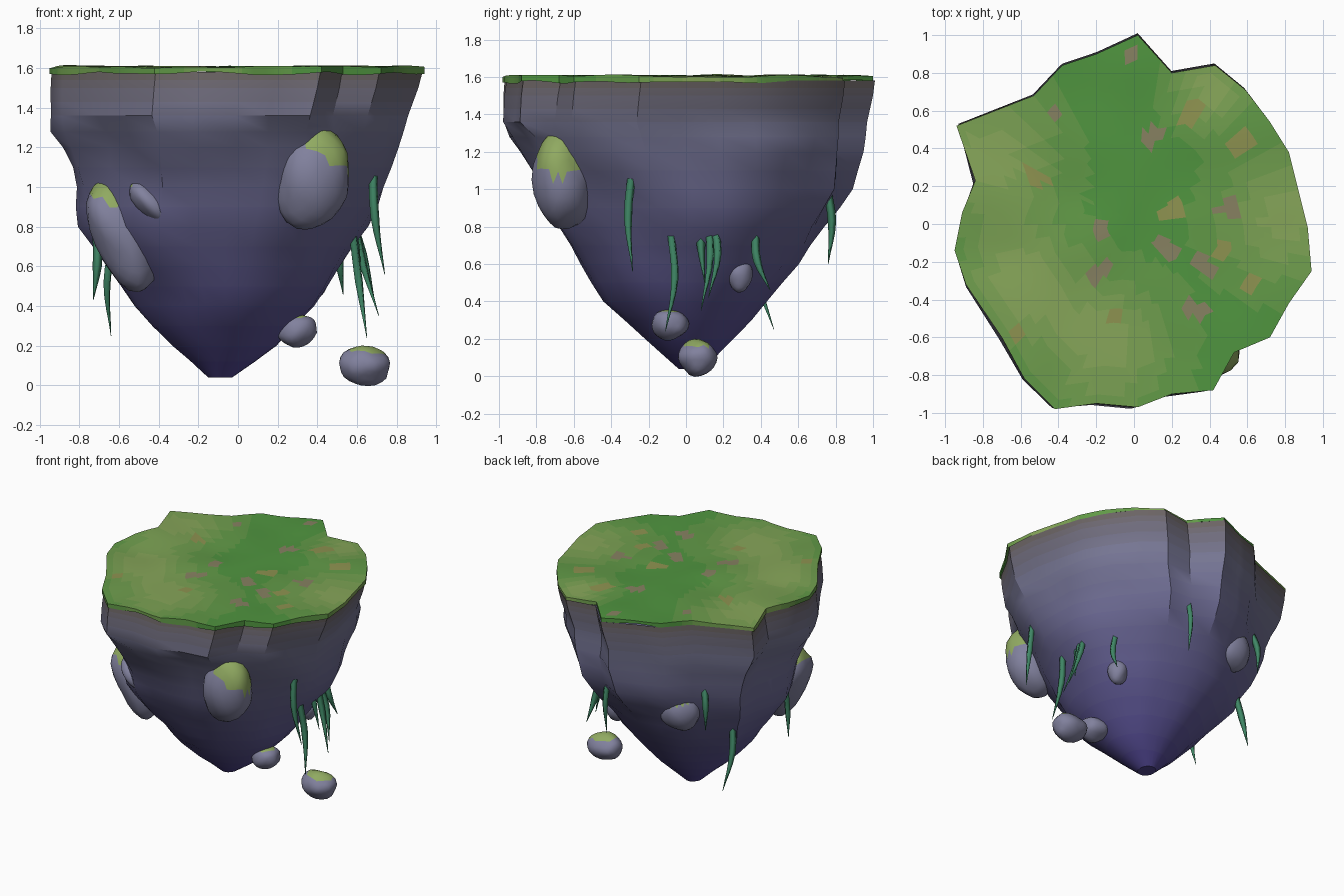
import bpy, bmesh, math, random
from mathutils import Vector, Matrix, noise

if "Cube" in bpy.data.objects:
    bpy.data.objects.remove(bpy.data.objects["Cube"])

random.seed(4)


def mix(a, b, t):
    return tuple(p + (q - p) * t for p, q in zip(a, b))


def material(name, color):
    m = bpy.data.materials.new(name)
    m.diffuse_color = (*color, 1)
    m.use_nodes = True
    m.node_tree.nodes["Principled BSDF"].inputs["Base Color"].default_value = m.diffuse_color
    return m


def finish(bm, name, mats, angle=35):
    bmesh.ops.recalc_face_normals(bm, faces=bm.faces)
    me = bpy.data.meshes.new(name)
    bm.to_mesh(me)
    bm.free()
    for m in mats:
        me.materials.append(m)
    ob = bpy.data.objects.new(name, me)
    bpy.context.collection.objects.link(ob)
    bpy.ops.object.select_all(action='DESELECT')
    ob.select_set(True)
    bpy.context.view_layer.objects.active = ob
    bpy.ops.object.shade_smooth_by_angle(angle=math.radians(angle))
    return ob


# Jagged rim of the island, seen from above
RIM = [(.92, -.02), (.87, .18), (.82, .38), (.72, .54), (.59, .71), (.43, .84), (.2, .8),
       (.02, 1), (-.2, .9), (-.38, .84), (-.53, .68), (-.94, .52), (-.84, .23), (-.91, .06),
       (-.95, -.14), (-.89, -.32), (-.7, -.6), (-.58, -.82), (-.42, -.98), (-.2, -.95),
       (.02, -.97), (.2, -.9), (.42, -.88), (.53, -.68), (.72, -.6), (.82, -.42), (.94, -.25)]

# Rock levels: z, x min, x max, y min, y max, roundness
LEVELS = [(1.58, -.94, .94, -.98, 1, 0), (1.5, -.945, .92, -.99, .99, .05),
          (1.36, -.945, .87, -.995, .96, .15), (1.2, -.88, .83, -.9, .93, .3),
          (1.0, -.83, .74, -.78, .88, .45), (.8, -.79, .64, -.68, .76, .6),
          (.6, -.68, .52, -.57, .6, .7), (.4, -.52, .38, -.44, .44, .8),
          (.2, -.33, .2, -.23, .25, .8), (.04, -.15, -.03, -.04, .1, 1)]


def level_ring(z, x0, x1, y0, y1, rnd):
    pts = []
    for x, y in RIM:
        u, v = x / .95, y / .99
        r = math.hypot(u, v)
        k = (r + (1 - r) * rnd) / r
        px = (x0 + x1) / 2 + u * k * (x1 - x0) / 2
        py = (y0 + y1) / 2 + v * k * (y1 - y0) / 2
        w = 1 + .08 * noise.noise(Vector((px * 3, py * 3, z * 3))) * (.1 < z < 1.3)
        pts.append((px * w, py * w, z))
    return pts


def skin(bm, rings, pick):
    loops = [[bm.verts.new(p) for p in ring] for ring in rings]
    n = len(loops[0])
    for i, (a, b) in enumerate(zip(loops, loops[1:])):
        for j in range(n):
            f = bm.faces.new((a[j], a[(j + 1) % n], b[(j + 1) % n], b[j]))
            f.material_index = pick(i, f.calc_center_median())
    return loops


# Rock body, shading from soil under the rim to an indigo tip
fine = [LEVELS[0]]
for a, b in zip(LEVELS, LEVELS[1:]):
    fine += [mix(a, b, .5), b]
bm = bmesh.new()
loops = skin(bm, [level_ring(*l) for l in fine], lambda i, c: i)
bm.faces.new(loops[-1]).material_index = len(fine) - 2
soil, grey, indigo = (.15, .13, .13), (.18, .18, .29), (.08, .06, .28)
rock_mats = [material(f"soil_{i}", mix(soil, grey, i / 4)) for i in range(4)]
rock_mats += [material(f"rock_{i}", mix(grey, indigo, i / 13)) for i in range(14)]
finish(bm, "rock_body", rock_mats, 30)

# Grass top with light and dark patches and flower patches
LIGHT = [(-.15, -.65, .35), (-.75, .35, .35), (.8, .05, .35), (-.6, -.3, .3), (.4, .7, .2)]
FLOWERS = [(-.43, .55, 5), (.1, .47, 5), (.5, .08, 5), (-.18, -.03, 5), (.17, -.12, 5),
           (-.18, -.25, 5), (.37, -.22, 5), (.33, -.46, 5), (-.02, .88, 5), (.3, .58, 6),
           (.57, .42, 6), (-.52, .25, 6), (.2, .07, 6), (.45, -.13, 6), (.6, -.33, 6),
           (-.62, -.57, 6), (-.1, -.5, 6)]


def grass_color(i, c):
    for x, y, m in FLOWERS:
        if i > 0 and math.hypot(c.x - x, c.y - y) < .055:
            return m
    t = sum(math.exp(-((c.x - x) ** 2 + (c.y - y) ** 2) / s ** 2) for x, y, s in LIGHT)
    return round(min(t, 1) * 4)


edge = []
for p, q in zip(RIM, RIM[1:] + RIM[:1]):
    edge += [p, mix(p, q, 1 / 3), mix(p, q, 2 / 3)]
rings = [[(x, y, 1.575 + .015 * noise.noise(Vector((x * 4, y * 4, 5)))) for x, y in edge]]
for k in (1, .95, .87, .79, .71, .63, .55, .47, .39, .31, .23, .15, .07):
    rings.append([(x * k, y * k, 1.605 + .015 * noise.noise(Vector((x * k * 3, y * k * 3, 1))))
                  for x, y in edge])
bm = bmesh.new()
loops = skin(bm, rings, grass_color)
bm.faces.new(loops[-1])
dark, light = (.08, .3, .05), (.24, .38, .1)
grass_mats = [material(f"grass_{i}", mix(dark, light, i / 4)) for i in range(5)]
grass_mats += [material("pink_flowers", (.24, .22, .12)), material("orange_flowers", (.27, .29, .08))]
finish(bm, "grass_top", grass_mats)

stone = material("stone", (.22, .22, .34))
moss = material("moss", (.28, .4, .12))


# Boulders: lumpy balls with mossy tops
def boulder(name, loc, size, tilt=0, moss_at=.55, lean=(0, 0, 1)):
    bm = bmesh.new()
    bmesh.ops.create_icosphere(bm, subdivisions=3, radius=1)
    for v in bm.verts:
        v.co *= 1 + .13 * noise.noise(v.co * 1.3 + Vector(loc) * 9)
    for f in bm.faces:
        f.material_index = int(f.calc_center_median().dot(Vector(lean).normalized()) > moss_at)
    bmesh.ops.transform(bm, verts=bm.verts, matrix=Matrix.Translation(loc)
                        @ Matrix.Rotation(tilt, 4, 'Y') @ Matrix.Diagonal((*size, 1)))
    finish(bm, name, [stone, moss])


boulder("front_right_boulder", (.375, -.66, 1.05), (.185, .16, .265), .12, .5, (.4, 0, 1))
boulder("front_left_boulder", (-.59, -.38, .76), (.14, .17, .3), -.42, .55, (.5, 0, 1))
boulder("back_left_boulder", (-.37, .6, .86), (.15, .13, .15), .3, .4)
boulder("front_small_boulder", (-.44, -.61, .92), (.065, .1, .14), -.8, .9)
boulder("low_floating_rock", (.64, .065, .1), (.13, .107, .098), .1, .7)
boulder("high_floating_rock", (.295, -.085, .28), (.105, .097, .085), -.1, .7)
boulder("right_side_rock", (.39, .29, .54), (.07, .065, .09), 0, .9)

# Hanging vines: tapered four-sided curves from root, through a bulge, to tip
vine_green = material("vine_green", (.05, .24, .13))
VINES = [((.68, -.28, 1.15), (.69, -.31, .85), (.74, -.285, .56)),
         ((.58, -.08, .76), (.61, -.06, .52), (.65, -.11, .24)),
         ((.57, .1, .93), (.62, .13, .65), (.71, .08, .35)),
         ((.56, .13, .88), (.63, .17, .66), (.69, .12, .42)),
         ((.55, .08, .9), (.59, .08, .7), (.62, .1, .5)),
         ((.48, .37, .77), (.51, .38, .62), (.53, .45, .46)),
         ((.14, .75, 1.02), (.14, .78, .83), (.14, .76, .6)),
         ((-.56, .58, 1.1), (-.6, .62, .95), (-.6, .62, .76)),
         ((-.62, .33, .78), (-.66, .38, .52), (-.64, .47, .25)),
         ((-.71, -.2, .78), (-.71, -.22, .6), (-.73, -.2, .43))]
for i, pts in enumerate(VINES):
    cu = bpy.data.curves.new(f"vine_{i + 1}", 'CURVE')
    cu.dimensions = '3D'
    cu.bevel_depth = .029
    cu.bevel_resolution = 0
    cu.use_fill_caps = True
    sp = cu.splines.new('BEZIER')
    sp.bezier_points.add(2)
    sp.resolution_u = 4
    for bp, p, r in zip(sp.bezier_points, pts, (.8, .8, .05)):
        bp.co = p
        bp.radius = r
        bp.handle_left_type = bp.handle_right_type = 'AUTO'
    cu.materials.append(vine_green)
    bpy.context.collection.objects.link(bpy.data.objects.new(f"vine_{i + 1}", cu))
